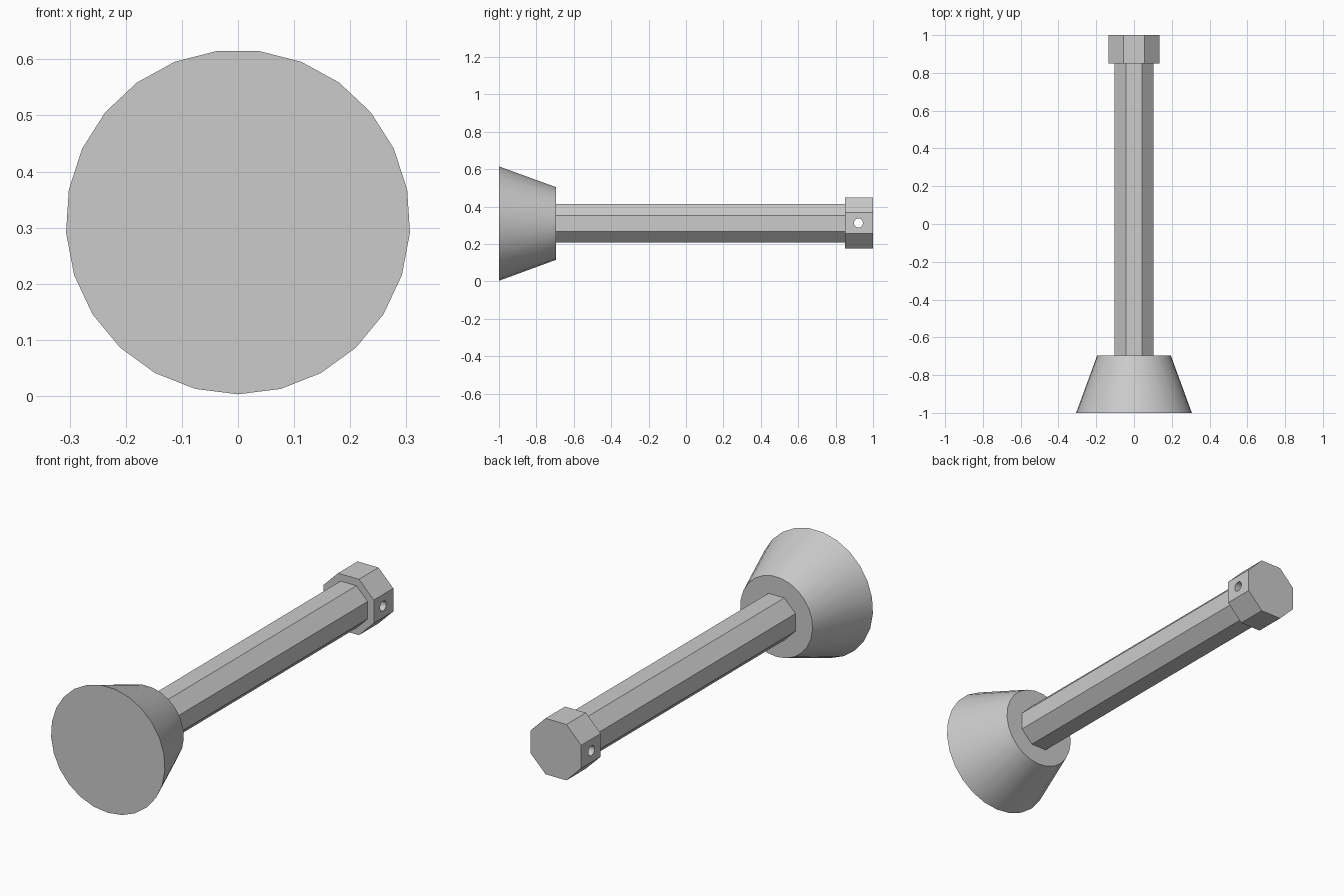
import bpy
import bmesh
from math import cos, sin, pi
from mathutils import Matrix

cube = bpy.data.objects.get("Cube")
if cube:
    bpy.data.objects.remove(cube, do_unlink=True)

AXIS_Z = 0.31

grey = bpy.data.materials.new("plain grey")
grey.use_nodes = True
colour = (0.6, 0.6, 0.6, 1)
grey.diffuse_color = colour
grey.node_tree.nodes["Principled BSDF"].inputs["Base Color"].default_value = colour


def prism(name, sides, y0, r0, y1, r1, turn=0.0):
    """Closed tapered prism along y; with no turn a corner points straight down."""
    bm = bmesh.new()
    rings = []
    for y, r in ((y0, r0), (y1, r1)):
        angles = [-pi / 2 + turn + 2 * pi * i / sides for i in range(sides)]
        rings.append([bm.verts.new((r * cos(a), y, r * sin(a))) for a in angles])
    front, back = rings
    for i in range(sides):
        j = (i + 1) % sides
        bm.faces.new((front[i], front[j], back[j], back[i]))
    bm.faces.new(front)
    bm.faces.new(back)
    bmesh.ops.recalc_face_normals(bm, faces=bm.faces)
    mesh = bpy.data.meshes.new(name)
    bm.to_mesh(mesh)
    bm.free()
    mesh.materials.append(grey)
    obj = bpy.data.objects.new(name, mesh)
    obj.location.z = AXIS_Z
    bpy.context.collection.objects.link(obj)
    return obj


def octagon(name, y0, y1, apothem):
    """Eight-sided bar with flats on the top and sides."""
    r = apothem / cos(pi / 8)
    return prism(name, 8, y0, r, y1, r, pi / 8)


def smooth(obj):
    bpy.ops.object.select_all(action='DESELECT')
    obj.select_set(True)
    bpy.context.view_layer.objects.active = obj
    bpy.ops.object.shade_smooth_by_angle(angle=pi / 6)


# Flared foot, shaft and end cap
foot = prism("flared_foot", 25, -1, 0.307, -0.695, 0.195)
shaft = octagon("shaft", -0.72, 0.87, 0.103)
cap = octagon("end_cap", 0.85, 1, 0.136)
cap.location.z += 0.002

# Cross hole through the cap, from side to side
cutter = prism("hole_cutter", 20, -0.3, 0.024, 0.3, 0.024)
cutter.data.transform(Matrix.Rotation(pi / 2, 4, 'Z'))
cutter.location = (0, 0.922, AXIS_Z + 0.002)
cutter.hide_render = True

drill = cap.modifiers.new("cross_hole", 'BOOLEAN')
drill.operation = 'DIFFERENCE'
drill.solver = 'EXACT'
drill.object = cutter
bpy.context.view_layer.objects.active = cap
bpy.ops.object.modifier_apply(modifier=drill.name)

# The shaft stops inside the cap, clear of the hole
bpy.data.objects.remove(cutter, do_unlink=True)

for part in (foot, cap):
    smooth(part)
